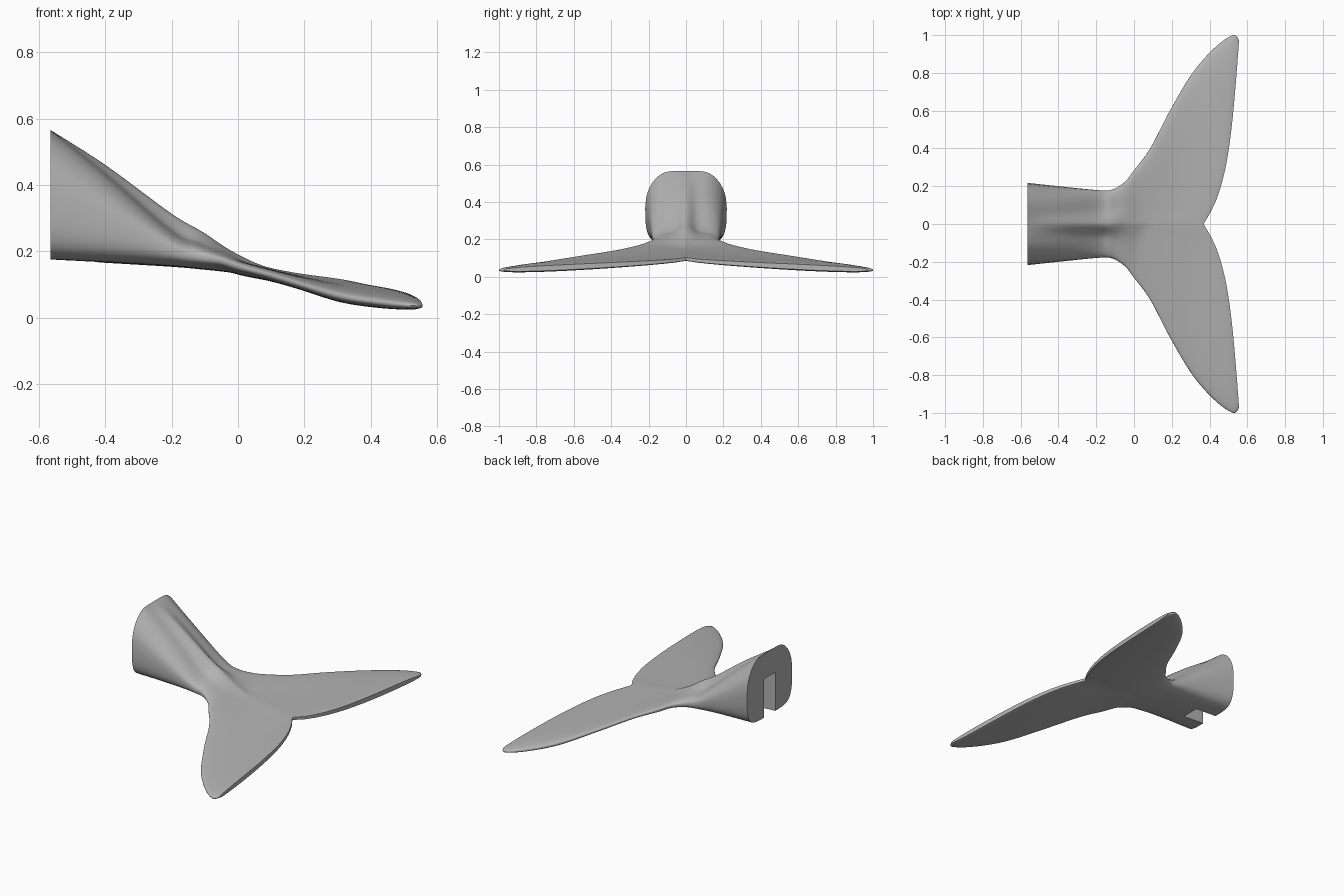
import bpy, bmesh, math

if "Cube" in bpy.data.objects:
    bpy.data.objects.remove(bpy.data.objects["Cube"])

grey = bpy.data.materials.new("warm_grey")
grey.use_nodes = True
colour = (0.45, 0.45, 0.45, 1)
grey.diffuse_color = colour
grey.node_tree.nodes["Principled BSDF"].inputs["Base Color"].default_value = colour

# Stations from stalk to trailing edge:
# centre x, edge x, edge y, centre mid z, centre half, edge mid z, edge half, boxiness, ridge
STATIONS = [
    (-.565, -.565, .218, .37, .195, .37, .195, 1, 0),
    (-.4, -.4, .2, .30, .135, .30, .13, 1, .025),
    (-.2, -.2, .18, .208, .055, .208, .05, .6, .05),
    (-.11, -.12, .181, .185, .04, .186, .036, .3, .035),
    (-.02, -.05, .222, .163, .028, .17, .027, 0, .01),
    (.07, 0, .285, .138, .02, .153, .025, 0, 0),
    (.15, .085, .4, .123, .016, .13, .023, 0, 0),
    (.22, .19, .6, .114, .014, .098, .026, 0, 0),
    (.28, .31, .8, .107, .013, .063, .034, 0, 0),
    (.325, .43, .935, .101, .012, .045, .035, 0, 0),
    (.355, .525, 1.0, .096, .011, .036, .029, 0, 0),
    (.368, .557, .972, .095, .008, .036, .02, 0, 0),
]
STEPS = 6
RING = 96


def smooth_rows(rows):
    """Catmull-Rom interpolation of the stations."""
    out = []
    for i in range(len(rows) - 1):
        a, b, c, d = (rows[max(0, min(len(rows) - 1, i + k))] for k in (-1, 0, 1, 2))
        for s in range(STEPS):
            t = s / STEPS
            out.append([q + .5 * t * (r - p + t * (2 * p - 5 * q + 4 * r - w
                        + t * (3 * (q - r) + w - p))) for p, q, r, w in zip(a, b, c, d)])
    return out + [list(rows[-1])]


def section(row):
    """One closed ring, swept outward and back along both flukes."""
    cx, ex, ey, cm, ch, em, eh, body, ridge = row
    pts = []
    for i in range(RING):
        ang = 2 * math.pi * i / RING
        v, up = math.cos(ang), math.sin(ang)
        a = min(1, abs(v))
        sweep = .65 * (1 - math.exp(-a / .2)) + .35 * a
        drop = a ** .7 if a > .0001 else 0
        power = 3 + 3 * body
        lift = max(0, 1 - a ** power) ** (.38 - .08 * body)
        lift = math.copysign(lift, up) if i % (RING // 2) else 0
        half = ch + (eh - ch) * a
        z = cm + (em - cm) * drop + half * lift
        if up > 0:
            z += ridge * math.exp(-(a / .3) ** 2)
        y = v * ey * (1 - .28 * body * max(0, lift) ** 2)
        pts.append((cx + (ex - cx) * sweep, y, z))
    return pts


# Tail skin lofted through the rings
bm = bmesh.new()
rings = [[bm.verts.new(p) for p in section(r)] for r in smooth_rows(STATIONS)]
for r0, r1 in zip(rings, rings[1:]):
    for i in range(RING):
        j = (i + 1) % RING
        bm.faces.new((r0[i], r0[j], r1[j], r1[i]))
# Flat stalk end, and a narrow strip closing the trailing edge
bm.faces.new(rings[0])
last = rings[-1]
for i in range(RING // 2):
    quad = [last[i], last[i + 1], last[-i - 1], last[-i]]
    bm.faces.new(list(dict.fromkeys(quad)))
bmesh.ops.recalc_face_normals(bm, faces=bm.faces)
mesh = bpy.data.meshes.new("fluke_tail")
bm.to_mesh(mesh)
bm.free()
tail = bpy.data.objects.new("fluke_tail", mesh)
bpy.context.collection.objects.link(tail)
mesh.materials.append(grey)

# Mounting slot cut up into the stalk end
bpy.ops.mesh.primitive_cube_add(size=1, location=(-.52, 0, .205))
cutter = bpy.context.object
cutter.name = "slot_cutter"
cutter.scale = (.2, .11, .41)
cutter.hide_render = True
cutter.data.materials.append(grey)
cut = tail.modifiers.new("slot", "BOOLEAN")
cut.operation = "DIFFERENCE"
cut.solver = "EXACT"
cut.object = cutter

bpy.ops.object.select_all(action="DESELECT")
bpy.context.view_layer.objects.active = tail
tail.select_set(True)
bpy.ops.object.modifier_apply(modifier="slot")
bpy.data.objects.remove(cutter)
bpy.ops.object.shade_smooth_by_angle(angle=math.radians(45))
